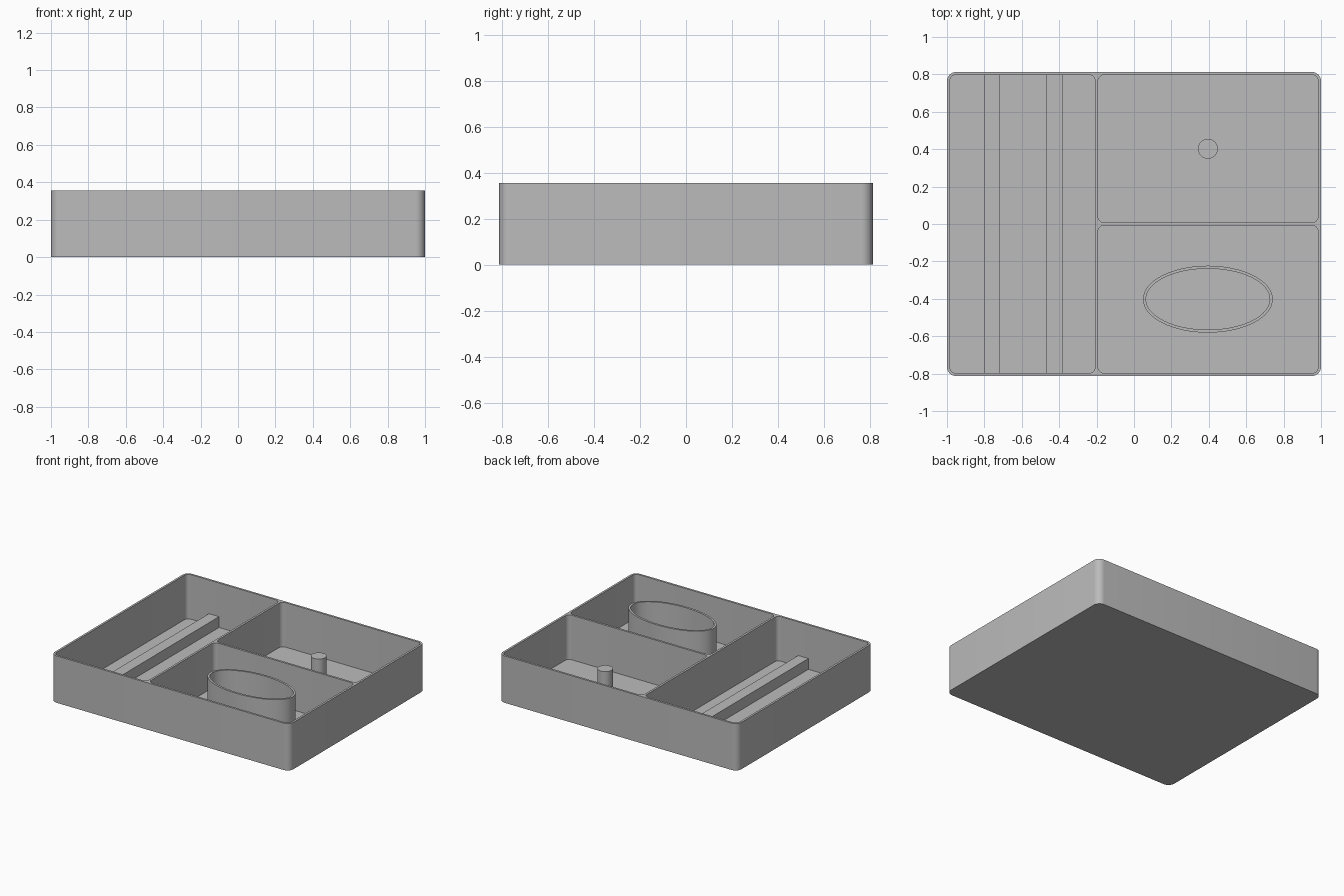
import bpy
import bmesh
from math import cos, sin, pi, radians

cube = bpy.data.objects.get("Cube")
if cube:
    bpy.data.objects.remove(cube, do_unlink=True)

HALF_X, HALF_Y, HEIGHT = 1.0, 0.813, 0.355
WALL, FLOOR = 0.016, 0.018
DIVIDER_X = -0.2

grey = bpy.data.materials.new("plain grey")
grey.use_nodes = True
grey.diffuse_color = (0.5, 0.5, 0.5, 1)
grey.node_tree.nodes["Principled BSDF"].inputs["Base Color"].default_value = (0.5, 0.5, 0.5, 1)


def rounded_rect(x0, x1, y0, y1, r, steps=8):
    """Counter-clockwise outline with rounded corners."""
    corners = [(x1 - r, y1 - r), (x0 + r, y1 - r), (x0 + r, y0 + r), (x1 - r, y0 + r)]
    return [(cx + r * cos(a), cy + r * sin(a))
            for i, (cx, cy) in enumerate(corners)
            for a in [(i + k / steps) * pi / 2 for k in range(steps + 1)]]


def ellipse(cx, cy, rx, ry, steps=64):
    return [(cx + rx * cos(2 * pi * k / steps), cy + ry * sin(2 * pi * k / steps))
            for k in range(steps)]


def prism(name, outline, z0, z1, inner=None):
    """Extrude an outline; with an inner outline it becomes a hollow ring."""
    bm = bmesh.new()

    def loop(points, z):
        return [bm.verts.new((x, y, z)) for x, y in points]

    def skin(a, b):
        n = len(a)
        for i in range(n):
            j = (i + 1) % n
            bm.faces.new((a[i], a[j], b[j], b[i]))

    low, high = loop(outline, z0), loop(outline, z1)
    skin(low, high)
    if inner:
        in_low, in_high = loop(inner, z0), loop(inner, z1)
        skin(high, in_high)
        skin(in_high, in_low)
        skin(in_low, low)
    else:
        bm.faces.new(high)
        bm.faces.new(low[::-1])
    bmesh.ops.recalc_face_normals(bm, faces=bm.faces[:])
    mesh = bpy.data.meshes.new(name)
    bm.to_mesh(mesh)
    bm.free()
    mesh.materials.append(grey)
    obj = bpy.data.objects.new(name, mesh)
    bpy.context.collection.objects.link(obj)
    return obj


def activate(obj):
    bpy.ops.object.select_all(action='DESELECT')
    obj.select_set(True)
    bpy.context.view_layer.objects.active = obj


# Tray body with three pockets cut from the top
tray = prism("tray", rounded_rect(-HALF_X, HALF_X, -HALF_Y, HALF_Y, 0.05), 0, HEIGHT)
in_x, in_y, half_wall = HALF_X - WALL, HALF_Y - WALL, WALL / 2
pockets = {
    "long_pocket": (-in_x, DIVIDER_X - half_wall, -in_y, in_y),
    "back_pocket": (DIVIDER_X + half_wall, in_x, half_wall, in_y),
    "front_pocket": (DIVIDER_X + half_wall, in_x, -in_y, -half_wall),
}
activate(tray)
for name, bounds in pockets.items():
    cutter = prism(name, rounded_rect(*bounds, 0.032), FLOOR, HEIGHT + 0.1)
    cutter.hide_render = True
    cut = tray.modifiers.new(name, 'BOOLEAN')
    cut.operation = 'DIFFERENCE'
    cut.solver = 'EXACT'
    cut.object = cutter
    bpy.ops.object.modifier_apply(modifier=cut.name)
    bpy.data.objects.remove(cutter, do_unlink=True)

# Two long support ridges in the long pocket
ridges = []
for name, x in (("outer_ridge", -0.802), ("inner_ridge", -0.468)):
    strip = [(x, -in_y), (x + 0.085, -in_y), (x + 0.085, in_y), (x, in_y)]
    ridges.append(prism(name, strip, FLOOR, 0.1))

# Oval holder in the front pocket and round peg in the back pocket
centre_x, centre_y = 0.395, 0.402
holder = prism("oval_holder", ellipse(centre_x, -centre_y, 0.347, 0.179), FLOOR, 0.342,
               inner=ellipse(centre_x, -centre_y, 0.331, 0.163))
peg = prism("round_peg", ellipse(centre_x, centre_y, 0.053, 0.053, 40), FLOOR, 0.252)

# Smooth the curved walls, keep the rims crisp
for obj in (tray, holder, peg):
    activate(obj)
    bpy.ops.object.shade_smooth_by_angle(angle=radians(30))
